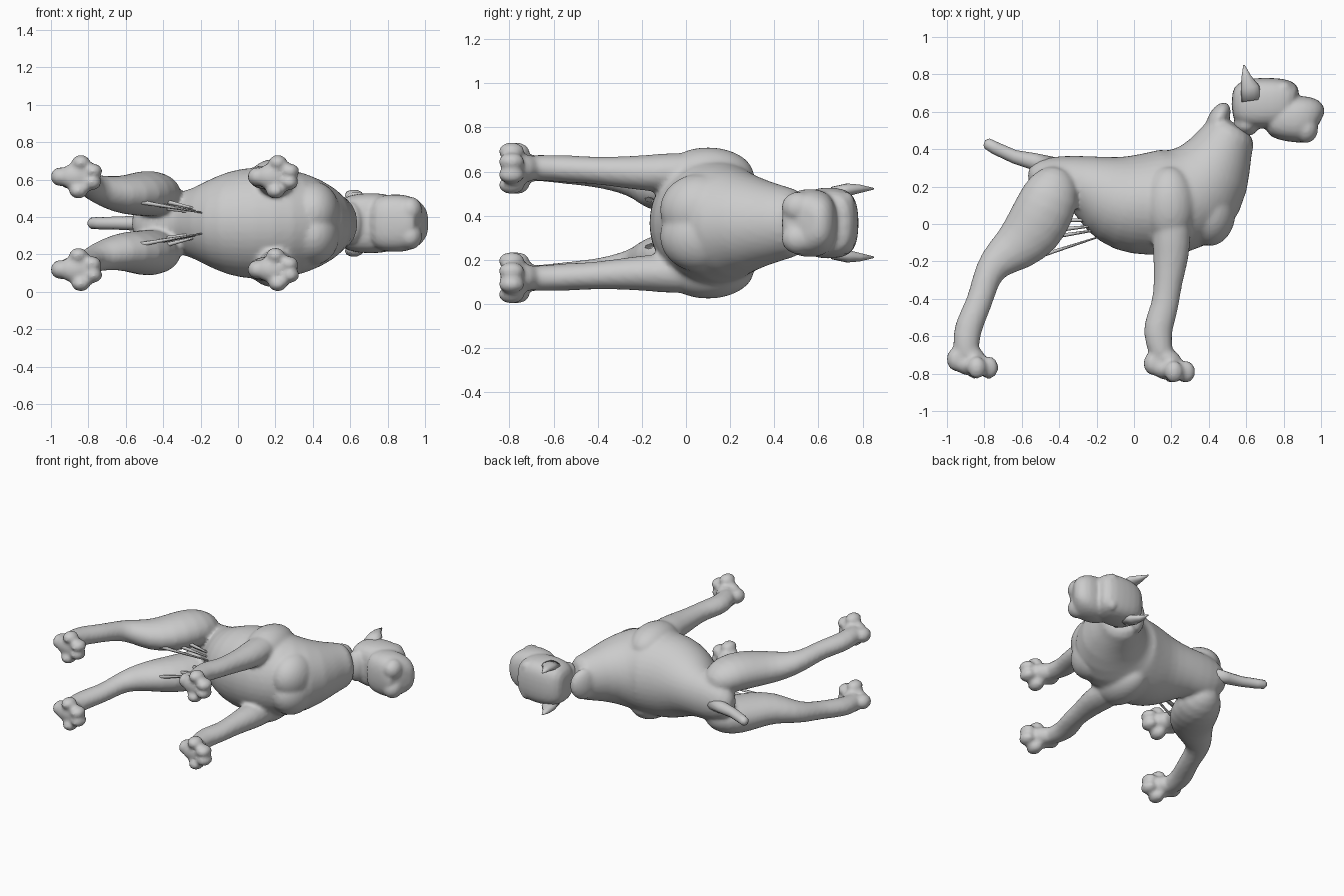
import bpy, bmesh, math
from mathutils import Vector, Matrix

MID = 0.367          # height of the animal's plane of symmetry (it lies on its side)
grey = bpy.data.materials.new("grey")
grey.diffuse_color = (0.6, 0.6, 0.6, 1)


def loft(bm, rings, sides=14, power=1.0):
    """Closed tube through rings of (x, y, side offset, in-plane radius, sideways radius)."""
    loops = []
    for i, (x, y, z, a, b) in enumerate(rings):
        p, q = rings[max(i - 1, 0)], rings[min(i + 1, len(rings) - 1)]
        t = Vector((q[0] - p[0], q[1] - p[1])).normalized()
        up = Vector((-t.y, t.x))
        loop = []
        for k in range(sides):
            ang = 2 * math.pi * k / sides
            c, s = math.cos(ang), math.sin(ang)
            c = math.copysign(abs(c) ** power, c) * a
            s = math.copysign(abs(s) ** power, s) * b
            loop.append(bm.verts.new((x + up.x * c, y + up.y * c, MID + z + s)))
        loops.append(loop)
    for l0, l1 in zip(loops, loops[1:]):
        for k in range(sides):
            n = (k + 1) % sides
            bm.faces.new((l0[k], l0[n], l1[n], l1[k]))
    bm.faces.new(loops[0][::-1])
    bm.faces.new(loops[-1])


def blob(bm, x, y, z, rx, ry, rz, turn=0):
    m = (Matrix.Translation((x, y, MID + z)) @ Matrix.Rotation(math.radians(turn), 4, 'Z')
         @ Matrix.Diagonal((rx, ry, rz, 1)))
    bmesh.ops.create_uvsphere(bm, u_segments=16, v_segments=10, radius=1.03, matrix=m)


def finish(bm, name, voxel=0, smooth=3):
    bmesh.ops.recalc_face_normals(bm, faces=bm.faces)
    me = bpy.data.meshes.new(name)
    bm.to_mesh(me)
    bm.free()
    me.materials.append(grey)
    me.shade_smooth()
    ob = bpy.data.objects.new(name, me)
    bpy.context.collection.objects.link(ob)
    if voxel:
        ob.modifiers.new("round", 'SUBSURF').levels = 1
        ob.modifiers["round"].render_levels = 1
        r = ob.modifiers.new("merge", 'REMESH')
        r.mode, r.voxel_size, r.use_smooth_shade = 'VOXEL', voxel, True
        s = ob.modifiers.new("soften", 'SMOOTH')
        s.factor, s.iterations = 0.5, smooth
    return ob


def paw(bm, x, y, z, s):
    blob(bm, x, y, z, 0.095, 0.06, 0.07)
    blob(bm, x - 0.085, y + 0.03, z, 0.052, 0.065, 0.05)
    blob(bm, x - 0.01, y + 0.055, z, 0.085, 0.055, 0.06, -25)
    for dx, dz in ((0.085, -0.03), (0.09, 0.03), (0.012, -0.076), (0.025, 0.076)):
        blob(bm, x + dx, y - 0.015, z + s * dz, 0.05, 0.06, 0.04)


# torso, neck and legs blended into one skin
bm = bmesh.new()
loft(bm, [(-0.57, 0.25, 0, 0.04, 0.05), (-0.52, 0.26, 0, 0.09, 0.12),
          (-0.40, 0.24, 0, 0.13, 0.17), (-0.28, 0.225, 0, 0.148, 0.165),
          (-0.17, 0.16, 0, 0.22, 0.225), (-0.05, 0.11, 0, 0.27, 0.285),
          (0.08, 0.105, 0, 0.28, 0.305), (0.22, 0.12, 0, 0.295, 0.30),
          (0.33, 0.165, 0, 0.295, 0.28), (0.43, 0.29, 0, 0.22, 0.22),
          (0.49, 0.445, 0, 0.148, 0.165), (0.55, 0.54, 0, 0.138, 0.15)], 20)
blob(bm, 0.45, 0.56, 0, 0.055, 0.10, 0.11, -28)           # nape
for s in (1, -1):
    blob(bm, 0.19, 0.10, s * 0.215, 0.14, 0.21, 0.125)    # shoulder
    blob(bm, 0.405, 0.065, s * 0.06, 0.14, 0.185, 0.16)   # breast muscle
    loft(bm, [(0.21, 0.12, s * 0.23, 0.09, 0.08), (0.20, -0.04, s * 0.23, 0.108, 0.095),
              (0.20, -0.17, s * 0.225, 0.10, 0.085), (0.18, -0.32, s * 0.232, 0.076, 0.07),
              (0.168, -0.44, s * 0.24, 0.074, 0.062), (0.125, -0.55, s * 0.245, 0.084, 0.065),
              (0.13, -0.63, s * 0.25, 0.074, 0.06), (0.16, -0.75, s * 0.25, 0.06, 0.06)])
    paw(bm, 0.188, -0.775, s * 0.248, s)                  # front paw
    loft(bm, [(-0.40, 0.31, s * 0.13, 0.05, 0.05), (-0.42, 0.22, s * 0.15, 0.148, 0.115),
              (-0.47, 0.09, s * 0.16, 0.168, 0.13), (-0.54, -0.04, s * 0.155, 0.168, 0.118),
              (-0.64, -0.14, s * 0.15, 0.132, 0.10), (-0.755, -0.21, s * 0.18, 0.09, 0.078),
              (-0.797, -0.31, s * 0.205, 0.075, 0.066), (-0.825, -0.42, s * 0.225, 0.07, 0.062),
              (-0.89, -0.55, s * 0.24, 0.078, 0.065), (-0.90, -0.65, s * 0.25, 0.074, 0.062),
              (-0.89, -0.75, s * 0.25, 0.06, 0.06)])
    blob(bm, -0.785, -0.24, s * 0.195, 0.05, 0.075, 0.055, 10)   # hock
    paw(bm, -0.865, -0.753, s * 0.248, s)                 # hind paw
finish(bm, "body_and_legs", 0.014, 4)

# docked tail
bm = bmesh.new()
loft(bm, [(-0.44, 0.31, 0, 0.05, 0.05), (-0.54, 0.335, 0, 0.045, 0.04),
          (-0.64, 0.36, 0, 0.036, 0.035), (-0.74, 0.405, 0, 0.034, 0.033),
          (-0.785, 0.43, 0, 0.03, 0.03), (-0.80, 0.435, 0, 0.014, 0.014)], 12)
finish(bm, "tail")

# head: skull, square muzzle, brows, nose
bm = bmesh.new()
loft(bm, [(0.52, 0.64, 0, 0.07, 0.09), (0.56, 0.64, 0, 0.12, 0.14),
          (0.64, 0.645, 0, 0.14, 0.163), (0.75, 0.648, 0, 0.136, 0.165),
          (0.83, 0.645, 0, 0.13, 0.15), (0.865, 0.63, 0, 0.09, 0.115)], 16, 0.68)
loft(bm, [(0.70, 0.57, 0, 0.09, 0.13), (0.78, 0.565, 0, 0.12, 0.155),
          (0.87, 0.56, 0, 0.127, 0.16), (0.94, 0.557, 0, 0.128, 0.142),
          (0.98, 0.55, 0, 0.105, 0.11), (0.993, 0.54, 0, 0.06, 0.06)], 16, 0.75)
blob(bm, 0.955, 0.61, 0, 0.025, 0.035, 0.04)
blob(bm, 0.60, 0.53, 0, 0.07, 0.06, 0.11)                 # throat
for s in (1, -1):
    blob(bm, 0.80, 0.725, s * 0.085, 0.045, 0.04, 0.055)  # brow
    blob(bm, 0.92, 0.51, s * 0.07, 0.065, 0.078, 0.07)    # lip
finish(bm, "head", 0.012, 3)

# pointed cropped ears
for s, side in ((1, "left"), (-1, "right")):
    bm = bmesh.new()
    loft(bm, [(0.63, 0.66, s * 0.135, 0.055, 0.03), (0.62, 0.73, s * 0.15, 0.05, 0.03),
              (0.60, 0.785, s * 0.155, 0.027, 0.02), (0.588, 0.85, s * 0.155, 0.004, 0.004)], 10)
    finish(bm, side + "_ear")

# thin skin strands from thigh to belly
for s, side in ((1, "left"), (-1, "right")):
    bm = bmesh.new()
    for x, y, z, ex, ey, ez in ((-0.56, -0.19, 0.12, -0.13, -0.05, 0.045),
                                (-0.44, -0.07, 0.10, -0.12, -0.02, 0.045),
                                (-0.40, -0.03, 0.12, -0.12, 0.0, 0.05),
                                (-0.38, 0.02, 0.08, -0.12, 0.02, 0.04)):
        loft(bm, [(x, y, s * z, 0.012, 0.014), (ex, ey, s * ez, 0.003, 0.003)], 6)
    finish(bm, side + "_skin_strands")
